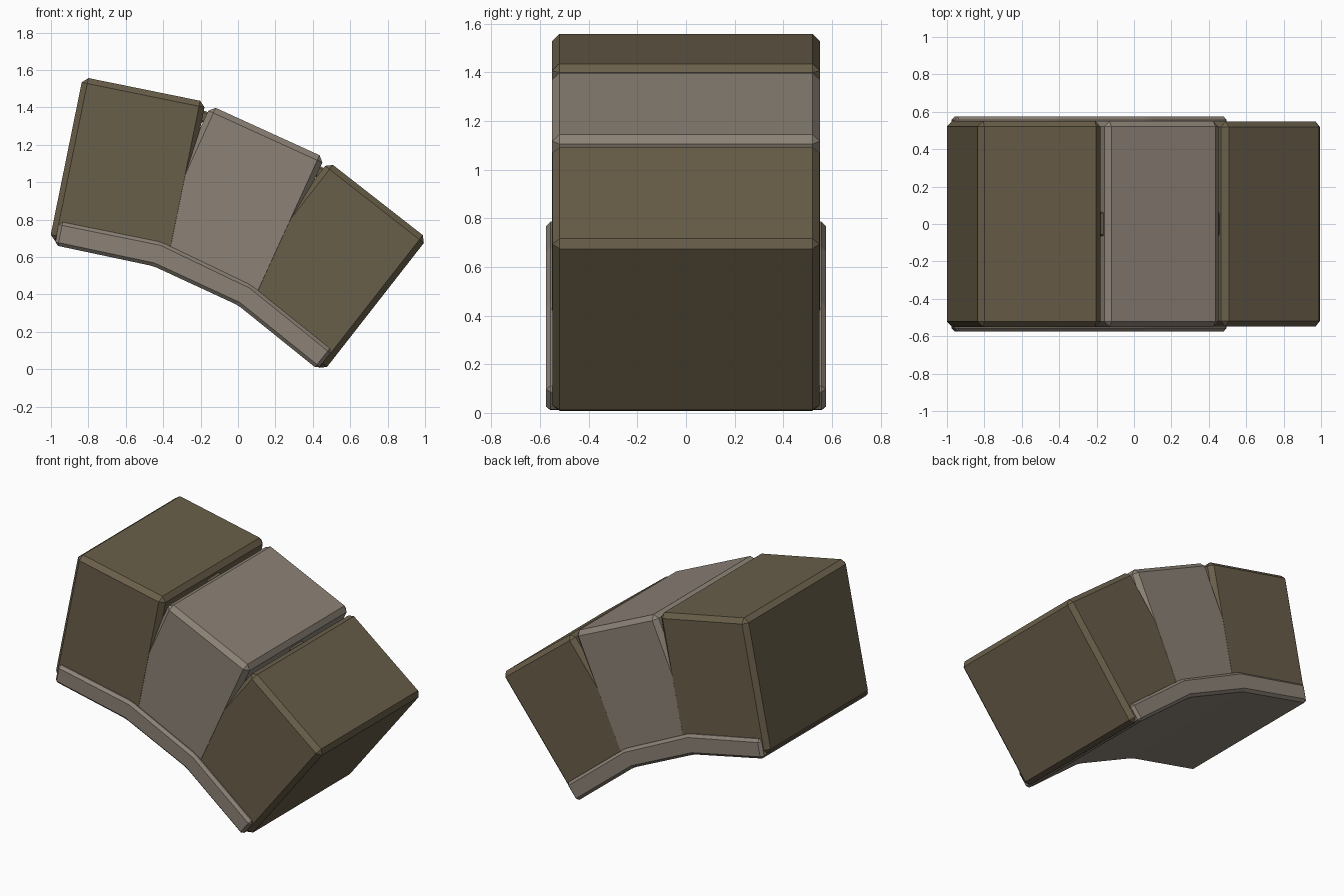
import bpy, bmesh
from math import radians

cube = bpy.data.objects.get("Cube")
if cube:
    bpy.data.objects.remove(cube, do_unlink=True)


def make_material(name, color):
    mat = bpy.data.materials.new(name)
    mat.use_nodes = True
    mat.diffuse_color = color
    mat.node_tree.nodes["Principled BSDF"].inputs["Base Color"].default_value = color
    return mat


brown = make_material("olive brown", (0.141, 0.112, 0.067, 1))
grey = make_material("warm grey", (0.262, 0.223, 0.181, 1))


def finish(name, bm, mat, chamfer):
    bmesh.ops.recalc_face_normals(bm, faces=bm.faces)
    bmesh.ops.bevel(bm, geom=bm.edges[:], offset=chamfer, offset_type='OFFSET',
                    segments=1, profile=0.5, affect='EDGES', clamp_overlap=True)
    mesh = bpy.data.meshes.new(name)
    bm.to_mesh(mesh)
    bm.free()
    mesh.materials.append(mat)
    obj = bpy.data.objects.new(name, mesh)
    bpy.context.collection.objects.link(obj)
    return obj


def block(name, x, z, size, tilt, mat, chamfer):
    """Chamfered box tilted about the depth axis."""
    bm = bmesh.new()
    bmesh.ops.create_cube(bm, size=1)
    bmesh.ops.scale(bm, vec=size, verts=bm.verts)
    obj = finish(name, bm, mat, chamfer)
    obj.location = (x, 0, z)
    obj.rotation_euler.y = radians(tilt)


# Three pouches fanned along the curve, each a hair narrower than the last
block("upper_pouch", -0.59, 1.06, (0.67, 1.102, 0.89), 11.5, brown, 0.03)
block("middle_pouch", -0.026, 0.866, (0.67, 1.1, 0.89), 24.5, grey, 0.03)
block("lower_pouch", 0.471, 0.55, (0.67, 1.098, 0.9), 38, brown, 0.03)

# Small links bridging the gaps
block("upper_link", -0.185, 1.35, (0.14, 0.13, 0.062), 18, brown, 0.01)
block("lower_link", 0.44, 1.05, (0.14, 0.13, 0.062), 31, brown, 0.01)

# Bent base strip that wraps the undersides
outline = [(-0.955, 0.79), (-0.41, 0.68), (0.07, 0.45), (0.505, 0.10),
           (0.425, 0.0), (0.0, 0.342), (-0.452, 0.551), (-0.98, 0.663)]
bm = bmesh.new()
face = bm.faces.new([bm.verts.new((x, -0.575, z)) for x, z in outline])
side = bmesh.ops.extrude_face_region(bm, geom=[face])
moved = [v for v in side["geom"] if isinstance(v, bmesh.types.BMVert)]
bmesh.ops.translate(bm, vec=(0, 1.15, 0), verts=moved)
finish("base_strip", bm, grey, 0.018)
